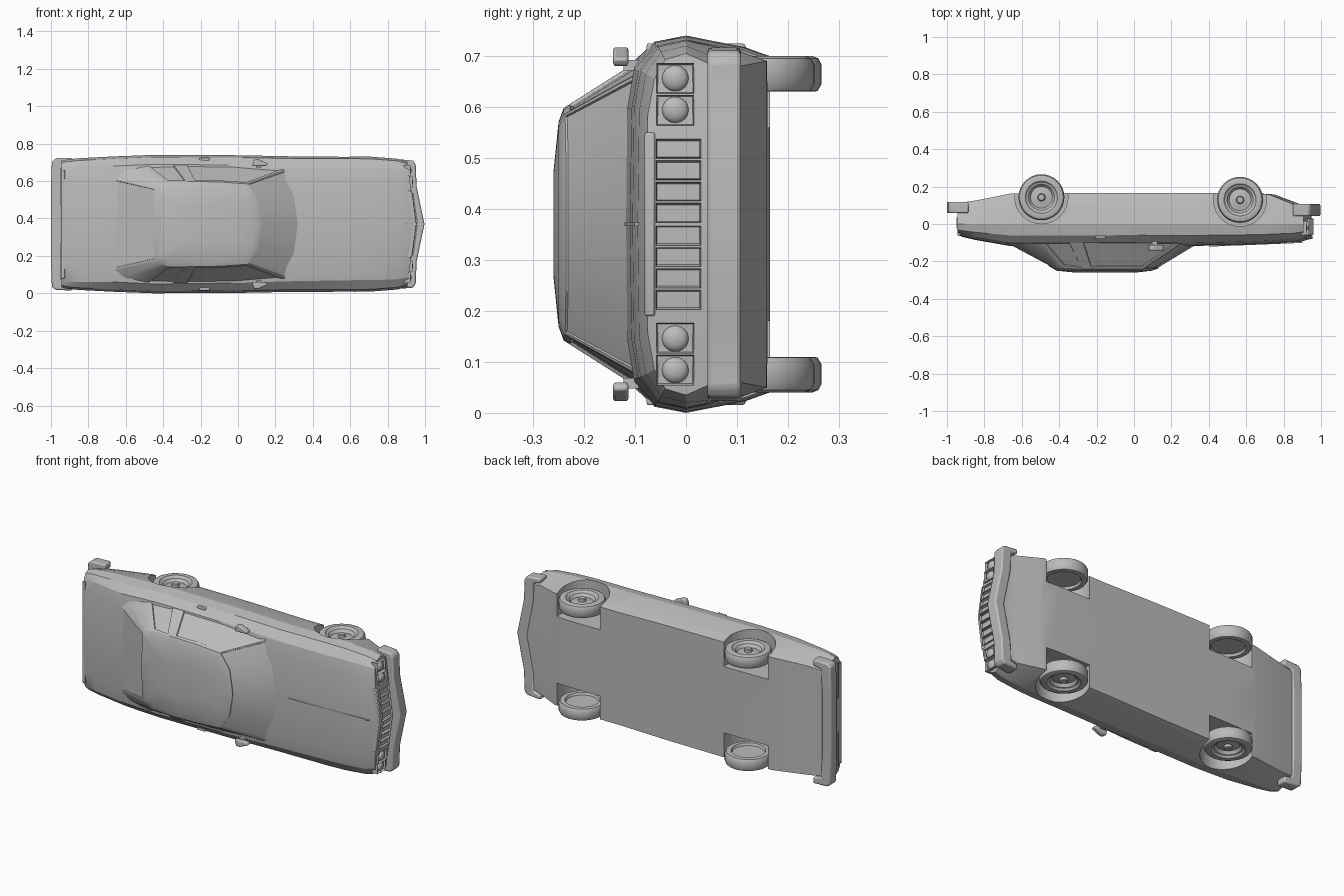
import bpy, bmesh, math
from mathutils import Matrix, Vector

if "Cube" in bpy.data.objects:
    bpy.data.objects.remove(bpy.data.objects["Cube"])

grey = bpy.data.materials.new("plain grey")
grey.use_nodes = True
grey.diffuse_color = (0.5, 0.5, 0.5, 1)
grey.node_tree.nodes["Principled BSDF"].inputs["Base Color"].default_value = (0.5, 0.5, 0.5, 1)

# The car is built upright (nose +x, up +z), then laid on its side at the end
parts = []


def finish(bm, name, bevel=0, smooth=0.5):
    bmesh.ops.recalc_face_normals(bm, faces=bm.faces)
    mesh = bpy.data.meshes.new(name)
    bm.to_mesh(mesh)
    bm.free()
    mesh.materials.append(grey)
    ob = bpy.data.objects.new(name, mesh)
    bpy.context.collection.objects.link(ob)
    if bevel:
        mod = ob.modifiers.new("bevel", "BEVEL")
        mod.width, mod.segments = bevel, 2
    bpy.ops.object.select_all(action="DESELECT")
    bpy.context.view_layer.objects.active = ob
    ob.select_set(True)
    if smooth:
        bpy.ops.object.shade_smooth_by_angle(angle=smooth)
    parts.append(ob)
    return ob


def loft(bm, rings):
    loops = [[bm.verts.new(p) for p in r] for r in rings]
    n = len(loops[0])
    quads = [[bm.faces.new((a[i], a[(i + 1) % n], b[(i + 1) % n], b[i])) for i in range(n)]
             for a, b in zip(loops, loops[1:])]
    return loops, quads


def mirror_ring(half):
    return half + [(x, -y, z) for x, y, z in half[-2:0:-1]]


def prism(name, outline, z0, z1, bevel=0):
    bm = bmesh.new()
    loops, _ = loft(bm, [[(x, y, z) for x, y in outline] for z in (z0, z1)])
    for loop in loops:
        bm.faces.new(loop)
    return finish(bm, name, bevel)


def box(name, loc, size, turn=0, tilt=0, recess=None, bevel=0):
    bm = bmesh.new()
    bmesh.ops.create_cube(bm, size=1)
    bmesh.ops.scale(bm, vec=size, verts=bm.verts)
    if recess:                      # hollow the face looking along recess[0]
        face = [f for f in bm.faces if f.normal.dot(Vector((recess[0], 0, 0))) > 0.9]
        bmesh.ops.inset_region(bm, faces=face, thickness=recess[1], depth=0)
        bmesh.ops.translate(bm, vec=(-recess[0] * recess[2], 0, 0), verts=face[0].verts)
    m = Matrix.Translation(loc) @ Matrix.Rotation(turn, 4, "Z") @ Matrix.Rotation(tilt, 4, "Y")
    bmesh.ops.transform(bm, matrix=m, verts=bm.verts)
    return finish(bm, name, bevel)


# Lower body: cross-sections from tail to nose
# x, deck height, shoulder half-width, greatest half-width, floor height
stations = [(-.945, .058, .30, .338, -.11), (-.92, .068, .305, .345, -.115),
            (-.85, .085, .31, .352, -.125), (-.66, .118, .31, .362, -.163),
            (-.45, .118, .32, .37, -.165), (0, .115, .315, .368, -.165),
            (.3, .118, .305, .362, -.165), (.62, .11, .30, .362, -.165),
            (.72, .105, .30, .36, -.158), (.85, .095, .295, .35, -.105),
            (.905, .078, .285, .335, -.1)]


def nose_x(y, x=.905):
    vee = .045 * max(0, (x - .3) / .605)
    return x + vee * (1 - abs(y) / .335)


sections = []
for x, top, shoulder, wide, floor in stations:
    half = [(0, top), (shoulder * .75, top - .003), (shoulder, top - .016),
            (wide - .012, top * .52), (wide, 0), (wide - .022, floor + .05),
            (wide - .04, floor), (0, floor)]
    sections.append(mirror_ring([(nose_x(y, x), y, z) for y, z in half]))
bm = bmesh.new()
loops, _ = loft(bm, sections)
for loop in (loops[0], loops[-1]):
    h = len(loop) // 2
    bm.faces.new(loop[:h + 1])
    bm.faces.new(loop[h:] + loop[:1])
body = finish(bm, "body", smooth=0)

# Wheel arches cut through the sills and floor
axles = [("rear", -.495, -.143), ("front", .567, -.129)]
for _, x, z in axles:
    for side in (-1, 1):
        bm = bmesh.new()
        bmesh.ops.create_cone(bm, cap_ends=True, segments=32, radius1=.142, radius2=.142, depth=.26,
                              matrix=Matrix.Translation((x, side * .32, z)) @ Matrix.Rotation(math.pi / 2, 4, "X"))
        cutter = finish(bm, "arch_cutter", smooth=0)
        cutter.hide_render = True
        mod = body.modifiers.new("arch", "BOOLEAN")
        mod.operation, mod.object, mod.solver = "DIFFERENCE", cutter, "EXACT"
        bpy.context.view_layer.objects.active = body
        bpy.ops.object.modifier_apply(modifier=mod.name)
        parts.remove(cutter)
        bpy.data.objects.remove(cutter)
bpy.ops.object.select_all(action="DESELECT")
body.select_set(True)
bpy.context.view_layer.objects.active = body
bpy.ops.object.shade_smooth_by_angle(angle=.35)

# Cabin: belt line, roof edge and roof crown, with inset glass
belt = [(.365, 0), (.34, .16), (.265, .295), (-.02, .315), (-.29, .32),
        (-.33, .32), (-.50, .315), (-.63, .29), (-.69, .25), (-.70, 0)]
roof = [(.125, 0), (.105, .13), (.05, .215), (-.1, .225), (-.24, .228),
        (-.27, .228), (-.38, .225), (-.42, .21), (-.44, .19), (-.45, 0)]
rings = [mirror_ring([(x, y, .095) for x, y in belt]),
         mirror_ring([(x, y, .24 + min(0, x + .3) * .08) for x, y in roof]),
         mirror_ring([(-.14 + (x + .14) * .88, y * .88, .25) for x, y in roof]),
         mirror_ring([(-.14 + (x + .14) * .55, y * .45, .26) for x, y in roof])]
bm = bmesh.new()
loops, quads = loft(bm, rings)
bm.faces.new(loops[-1])
bmesh.ops.recalc_face_normals(bm, faces=bm.faces)
wall = quads[0]
n = len(wall)
for left in ([2, 3], [5]):                      # door and quarter glass
    for ids in (left, [n - 1 - i for i in left]):
        bmesh.ops.inset_region(bm, faces=[wall[i] for i in ids], thickness=.016, depth=0)
        bmesh.ops.inset_region(bm, faces=[wall[i] for i in ids], thickness=.003, depth=-.006)
for ids in ([0, 1, n - 1, n - 2], [8, n - 9]):  # windscreen and rear glass
    bmesh.ops.inset_region(bm, faces=[wall[i] for i in ids], thickness=.008, depth=0)
    bmesh.ops.inset_region(bm, faces=[wall[i] for i in ids], thickness=.002, depth=-.004)
finish(bm, "cabin", smooth=.4)

# Bumpers: bands following the plan of nose and tail
front = [(.85, .347), (.935, .34), (.95, .32), (.955, .2), (.997, 0)]
rear = [(-.885, .355), (-.975, .352), (-.995, .335), (-1, .2), (-1, 0)]
for name, path, shift, z0, z1 in (("front_bumper", front, -.06, -.108, -.042),
                                  ("rear_bumper", rear, .06, -.118, -.058)):
    inner = [(path[0][0], .32)] + [(x + shift, min(y, .31)) for x, y in path[2:]]
    outer = path + [(x, -y) for x, y in path[-2::-1]]
    back = [(x, -y) for x, y in inner] + inner[-2::-1]
    prism(name, outer + back, z0, z1, bevel=.008)

# Grille cells and twin headlights set in the nose
for i in range(8):
    y = (i - 3.5) * .042
    turn = math.copysign(math.atan(.045 / .335), y)
    box("grille_cell", (nose_x(y) - .004, y, .015), (.03, .037, .088), turn, recess=(1, .004, .012))
for side in (-1, 1):
    for y in (.224, .286):
        x = nose_x(y)
        box("headlight_housing", (x - .006, side * y, .021), (.036, .06, .074),
            recess=(1, .005, .014))
        bm = bmesh.new()
        bmesh.ops.create_uvsphere(bm, u_segments=20, v_segments=12, radius=.026)
        bmesh.ops.scale(bm, vec=(.6, 1, 1), verts=bm.verts)
        bmesh.ops.translate(bm, vec=(x, side * y, .021), verts=bm.verts)
        finish(bm, "headlight")
    box("tail_light", (-.942, side * .2, -.005), (.016, .2, .06), recess=(-1, .006, .004))

# Hood brow over the grille, hood ridge and deck lip
brow = [(nose_x(y) + .004, y) for y in (-.18, 0, .18)]
prism("grille_brow", brow + [(x - .05, y) for x, y in reversed(brow)], .061, .081, bevel=.004)
box("hood_ridge", (.65, 0, .107), (.5, .006, .008), tilt=.04)
box("deck_lip", (-.935, 0, .054), (.02, .58, .014), bevel=.003)

# Wheels: one turned profile, radius against width
profile = [(0, .03), (.016, .03), (.02, .026), (.021, .012), (.058, .006), (.07, .022),
           (.078, .024), (.086, .033), (.105, .035), (.117, .03), (.123, .018), (.123, -.02),
           (.115, -.034), (.09, -.035), (.084, -.022), (0, -.02)]
for name, x, z in axles:
    for side, label in ((1, "left"), (-1, "right")):
        bm = bmesh.new()
        verts = [bm.verts.new((r, w * side, 0)) for r, w in profile]
        edges = [bm.edges.new(pair) for pair in zip(verts, verts[1:])]
        bmesh.ops.spin(bm, geom=verts + edges, cent=(0, 0, 0), axis=(0, 1, 0),
                       angle=math.tau, steps=32, use_duplicate=False)
        bmesh.ops.remove_doubles(bm, verts=bm.verts, dist=.0005)
        bmesh.ops.translate(bm, vec=(x, side * .295, z), verts=bm.verts)
        finish(bm, f"{name}_{label}_wheel", smooth=.6)

# Door mirrors and handles
for side in (-1, 1):
    mirror = [(.075, .31), (.085, .345), (.105, .348), (.16, .325), (.15, .31)]
    prism("door_mirror", [(x, y * side) for x, y in mirror], .113, .143, bevel=.006)
    box("mirror_stalk", (.11, side * .312, .108), (.03, .02, .03))
    box("door_handle", (-.18, side * .345, .07), (.055, .02, .014), bevel=.004)

# Lay the whole car on its side
lay = Matrix.Translation((0, 0, .37)) @ Matrix.Rotation(math.pi / 2, 4, "X")
for ob in parts:
    ob.data.transform(lay)
